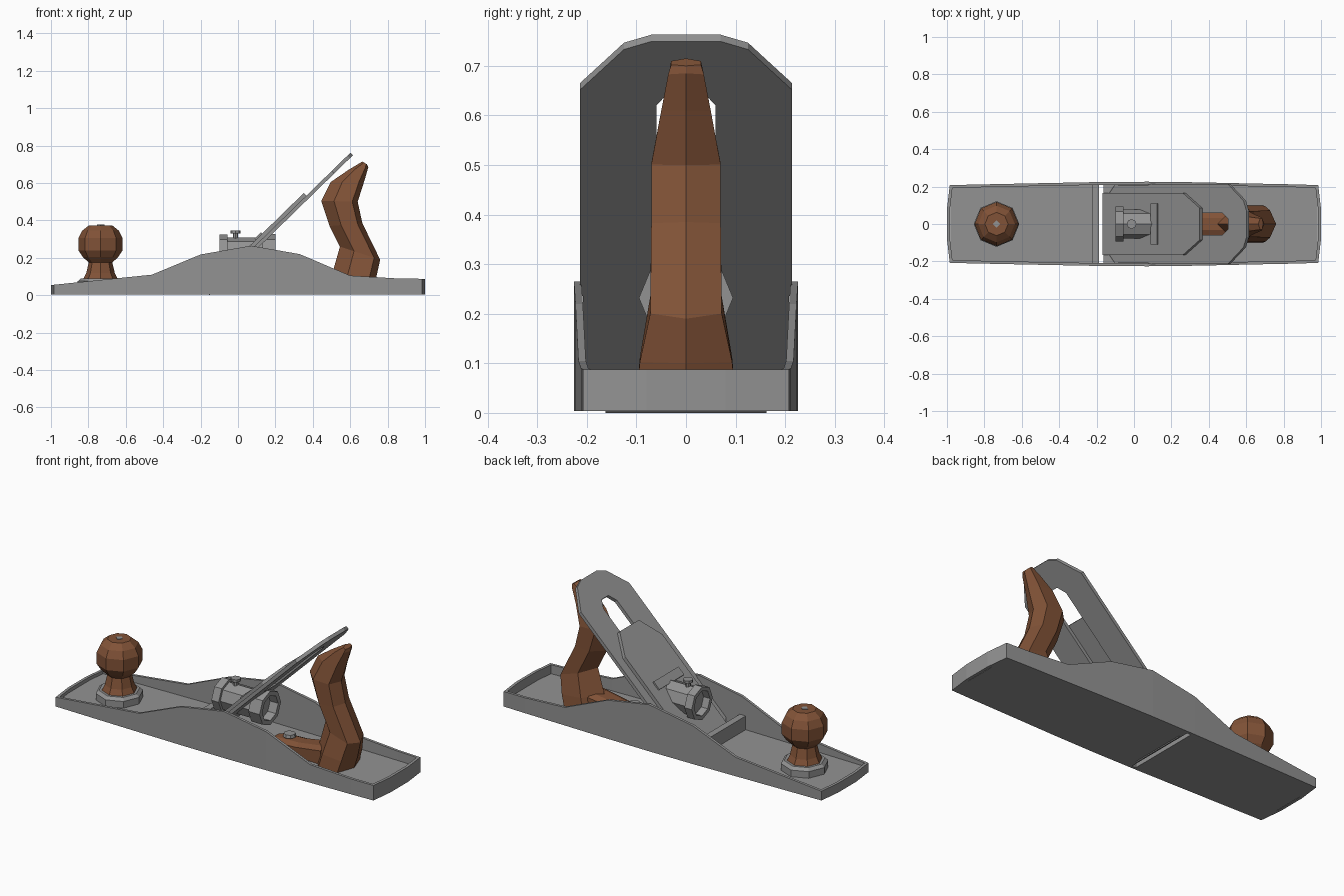
import bpy, bmesh, math
from mathutils import Matrix, Vector

if "Cube" in bpy.data.objects:
    bpy.data.objects.remove(bpy.data.objects["Cube"])


def material(name, rgb):
    m = bpy.data.materials.new(name)
    m.diffuse_color = (*rgb, 1)
    m.use_nodes = True
    m.node_tree.nodes["Principled BSDF"].inputs["Base Color"].default_value = m.diffuse_color
    return m


STEEL = material("grey steel", (0.29, 0.29, 0.29))
WOOD = material("brown wood", (0.22, 0.085, 0.038))


def finish(name, bm, mat):
    bmesh.ops.recalc_face_normals(bm, faces=bm.faces)
    me = bpy.data.meshes.new(name)
    bm.to_mesh(me)
    bm.free()
    me.materials.append(mat)
    ob = bpy.data.objects.new(name, me)
    bpy.context.collection.objects.link(ob)
    return ob


def mirror_y(ob):
    mod = ob.modifiers.new("mirror", 'MIRROR')
    mod.use_axis = (False, True, False)
    return ob


def loft(name, sections, mat, closed=False):
    """Skin equal-sized rings of points; cap the ends unless closed."""
    bm = bmesh.new()
    rings = [[bm.verts.new(p) for p in s] for s in sections]
    n = len(rings[0])
    pairs = list(zip(rings, rings[1:]))
    if closed:
        pairs.append((rings[-1], rings[0]))
    else:
        bm.faces.new(rings[0])
        bm.faces.new(rings[-1])
    for a, b in pairs:
        for i in range(n):
            j = (i + 1) % n
            bm.faces.new((a[i], a[j], b[j], b[i]))
    return finish(name, bm, mat)


def lathe(name, profile, mat, centre, sides=8, along_x=False, closed=False):
    """Rings of (height, radius) around z, or around x."""
    secs = []
    for h, r in profile:
        ring = []
        for i in range(sides):
            a = 2 * math.pi * i / sides
            u, v = r * math.cos(a), r * math.sin(a)
            ring.append(Vector(centre) + Vector((h, u, v) if along_x else (u, v, h)))
        secs.append(ring)
    return loft(name, secs, mat, closed)


def box(name, x0, x1, hy, z0, z1, mat):
    return loft(name, [[(x, -hy, z0), (x, hy, z0), (x, hy, z1), (x, -hy, z1)]
                       for x in (x0, x1)], mat)


# tilted frame of the iron: s along it, n square to it
ANGLE = math.radians(44.3)
TILT = Matrix.Translation((-0.17, 0, 0)) @ Matrix.Rotation(-ANGLE, 4, 'Y')


def tilted_plate(name, half, n0, n1, mat):
    """Plate from a half outline of (s, y), mirrored across y = 0."""
    bm = bmesh.new()
    low, high = [[bm.verts.new(TILT @ Vector((s, y, n))) for s, y in half]
                 for n in (n0, n1)]
    bm.faces.new(low)
    bm.faces.new(high)
    for i in range(len(half)):
        j = (i + 1) % len(half)
        if half[i][1] or half[j][1]:
            bm.faces.new((low[i], low[j], high[j], high[i]))
    return mirror_y(finish(name, bm, mat))


# side walls, bowed outward and humped in the middle
wall = [(-0.985, 0.208, 0.056), (-0.46, 0.219, 0.11), (-0.2, 0.224, 0.218),
        (0.07, 0.226, 0.265), (0.33, 0.223, 0.22), (0.6, 0.217, 0.105),
        (0.85, 0.212, 0.09), (0.985, 0.208, 0.088)]
mirror_y(loft("side_walls", [[(x, y, 0.004), (x, y, z), (x, y - 0.015, z),
                              (x, y - 0.015, 0.004)] for x, y, z in wall], STEEL))

# bowed end walls
for name, sign, top in (("toe_wall", -1, 0.056), ("heel_wall", 1, 0.088)):
    loft(name, [[(sign * x, y, 0.004), (sign * x, y, top),
                 (sign * (x - 0.016), y, top), (sign * (x - 0.016), y, 0.004)]
                for y, x in ((-0.208, 0.985), (-0.08, 1), (0.08, 1), (0.208, 0.985))],
         STEEL)

# sole in two halves with the mouth slit between, and the bar ahead of it
for name, x0, x1 in (("front_sole", -0.982, -0.187), ("rear_sole", -0.163, 0.982)):
    xs = [x0] + [x for x, _, _ in wall if x0 < x < x1] + [x1]
    rows = []
    for x in xs:
        y = 0.223 - 0.016 * x * x
        y -= 0.006
        rows.append([(x, -y, 0.004), (x, y, 0.004), (x, y, 0.038), (x, -y, 0.038)])
    loft(name, rows, STEEL)
box("mouth_bar", -0.224, -0.187, 0.212, 0.03, 0.115, STEEL)

# slotted cutting iron, cap iron and clamp plate
tilted_plate("cutting_iron", [(0.012, 0), (0.012, 0.162), (0.06, 0.165), (0.1, 0.208),
                              (0.35, 0.208), (0.36, 0.214), (0.945, 0.214),
                              (1.062, 0.125), (1.085, 0.07), (1.085, 0),
                              (0.945, 0), (0.945, 0.03), (0.9, 0.06),
                              (0.5, 0.06), (0.5, 0)], -0.012, 0.007, STEEL)
tilted_plate("cap_iron", [(0.03, 0), (0.03, 0.165), (0.63, 0.165),
                          (0.755, 0.085), (0.755, 0)], 0.007, 0.027, STEEL)
tilted_plate("clamp_plate", [(0.395, 0), (0.395, 0.11), (0.445, 0.11),
                             (0.445, 0)], 0.025, 0.036, STEEL)

# octagonal clamp barrel with hollow rimmed ends, and its screw
lathe("clamp_barrel", [(-0.1, 0.07), (-0.1, 0.093), (-0.055, 0.093), (-0.055, 0.078),
                       (0.13, 0.078), (0.13, 0.095), (0.2, 0.095), (0.2, 0.07),
                       (0.15, 0.07), (0.15, 0.001), (-0.06, 0.001), (-0.06, 0.07)],
      STEEL, (0, 0, 0.232), along_x=True, closed=True)
lathe("clamp_screw", [(0.28, 0.014), (0.33, 0.014), (0.33, 0.026), (0.345, 0.026)],
      STEEL, (-0.013, 0, 0))

# front knob with its base ring and screw
KNOB = (-0.735, 0, 0)
lathe("knob_base", [(0.03, 0.122), (0.075, 0.122), (0.09, 0.105)], STEEL, KNOB)
lathe("front_knob", [(0.088, 0.092), (0.12, 0.076), (0.175, 0.063), (0.205, 0.095),
                     (0.24, 0.118), (0.305, 0.118), (0.345, 0.098), (0.374, 0.062)],
      WOOD, KNOB)
lathe("knob_screw", [(0.36, 0.02), (0.377, 0.02)], STEEL, KNOB, sides=4)

# rear handle: front edge (x, z), rear edge (x, z), half width
grip = [(0.485, 0.036, 0.72, 0.036, 0.1), (0.505, 0.12, 0.74, 0.1, 0.093),
        (0.545, 0.26, 0.76, 0.19, 0.072), (0.49, 0.37, 0.665, 0.385, 0.07),
        (0.445, 0.505, 0.64, 0.5, 0.07), (0.495, 0.605, 0.675, 0.61, 0.05),
        (0.59, 0.67, 0.697, 0.685, 0.036), (0.665, 0.715, 0.69, 0.7, 0.03)]
rows = []
for fx, fz, rx, rz, w in grip:
    f, r = Vector((fx, 0, fz)), Vector((rx, 0, rz))
    a, b, side = f.lerp(r, 0.35), f.lerp(r, 0.85), Vector((0, w, 0))
    rows.append([f, a - side, b - side, r, b + side, a + side])
loft("rear_handle", rows, WOOD)

# handle toe running forward, held by a screw
loft("handle_toe", [[(x, -w, 0.036), (x, w, 0.036), (x, w, z - 0.015), (x, w * 0.5, z),
                     (x, -w * 0.5, z), (x, -w, z - 0.015)]
                    for x, w, z in ((0.235, 0.04, 0.09), (0.27, 0.06, 0.1),
                                    (0.4, 0.062, 0.105), (0.56, 0.07, 0.13))], WOOD)
lathe("toe_screw", [(0.09, 0.02), (0.108, 0.02), (0.108, 0.034), (0.125, 0.03)],
      STEEL, (0.32, 0, 0))
